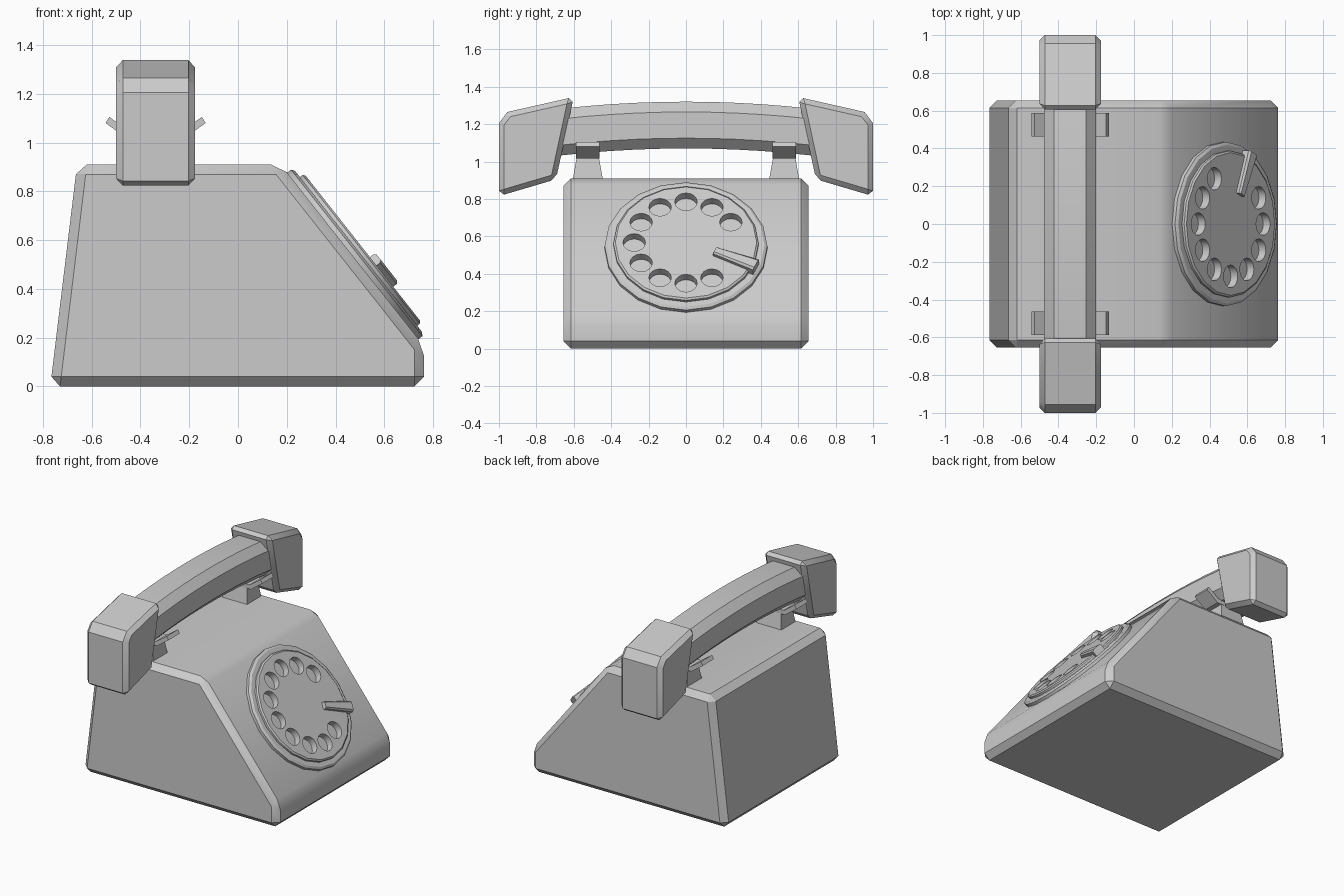
import bpy, bmesh, math
from mathutils import Matrix, Vector

if "Cube" in bpy.data.objects:
    bpy.data.objects.remove(bpy.data.objects["Cube"])


def finish(name, bm, smooth=30):
    bmesh.ops.recalc_face_normals(bm, faces=bm.faces)
    mesh = bpy.data.meshes.new(name)
    bm.to_mesh(mesh)
    bm.free()
    obj = bpy.data.objects.new(name, mesh)
    bpy.context.collection.objects.link(obj)
    bpy.ops.object.select_all(action='DESELECT')
    obj.select_set(True)
    bpy.context.view_layer.objects.active = obj
    if smooth:
        bpy.ops.object.shade_smooth_by_angle(angle=math.radians(smooth))
    return obj


def loft(bm, rings):
    """Skin a list of equal-length point rings and cap both ends."""
    loops = [[bm.verts.new(p) for p in ring] for ring in rings]
    n = len(loops[0])
    for a, b in zip(loops, loops[1:]):
        for i in range(n):
            j = (i + 1) % n
            bm.faces.new((a[i], a[j], b[j], b[i]))
    bm.faces.new(loops[0])
    bm.faces.new(loops[-1])


def chamfer(bm, width, limit):
    bmesh.ops.recalc_face_normals(bm, faces=bm.faces)
    edges = [e for e in bm.edges if e.calc_face_angle(0) > math.radians(limit)]
    bmesh.ops.bevel(bm, geom=edges, offset=width, segments=1, affect='EDGES')


def circle(r, h, n, cx=0, cy=0):
    return [(cx + r * math.cos(2 * math.pi * i / n),
             cy + r * math.sin(2 * math.pi * i / n), h) for i in range(n)]


# Wedge-shaped body
profile = [(-0.77, 0), (-0.66, 0.91), (0.175, 0.91), (0.763, 0.165), (0.763, 0)]
bm = bmesh.new()
loft(bm, [[(x, y, z) for x, z in profile] for y in (-0.655, 0.655)])
chamfer(bm, 0.04, 5)
finish("body", bm)

# Frame of the sloping front: local x = world y, local y = up the slope
slope = Vector((0.175 - 0.763, 0, 0.91 - 0.165)).normalized()
side = Vector((0, 1, 0))
normal = side.cross(slope)
origin = Vector((0.175, 0, 0.91)) - slope * (0.375 / slope.z)
frame = Matrix((side, slope, normal)).transposed().to_4x4()
frame.translation = origin

# Stepped dial with ten finger holes
bm = bmesh.new()
steps = [(0.435, -0.01), (0.435, 0.02), (0.42, 0.03), (0.388, 0.03),
         (0.388, 0.044), (0.378, 0.052)]
loft(bm, [circle(r, h, 20) for r, h in steps])
dial = finish("dial", bm, 0)

bm = bmesh.new()
for k in range(1, 11):
    a = math.radians(30 * k)
    cx, cy = 0.277 * math.cos(a), 0.277 * math.sin(a)
    loft(bm, [circle(0.06, h, 16, cx, cy) for h in (0.006, 0.1)])
cutter = finish("hole_cutter", bm, 0)
cutter.hide_render = True

cut = dial.modifiers.new("holes", 'BOOLEAN')
cut.operation = 'DIFFERENCE'
cut.solver = 'EXACT'
cut.object = cutter
bpy.context.view_layer.objects.active = dial
bpy.ops.object.modifier_apply(modifier=cut.name)
bpy.data.objects.remove(cutter)
bpy.ops.object.select_all(action='DESELECT')
dial.select_set(True)
bpy.ops.object.shade_smooth_by_angle(angle=math.radians(30))
dial.matrix_world = frame

# Finger stop, a tapered bar
bm = bmesh.new()
loft(bm, [[(0.17, -w, h), (0.41, -w * 1.6, h), (0.41, w * 1.6, h), (0.17, w, h)]
          for w, h in ((0.024, 0.025), (0.024, 0.07), (0.016, 0.08))])
stop = finish("finger_stop", bm)
stop.matrix_world = frame @ Matrix.Rotation(math.radians(-24), 4, 'Z')

HX = -0.338  # handset centre line

# Cradle posts and flared prongs
prong = [(-0.19, 1.105), (-0.105, 1.045), (0.105, 1.045), (0.19, 1.105),
         (0.205, 1.08), (0.115, 1.015), (-0.115, 1.015), (-0.205, 1.08)]
for tag, s in (("left", -1), ("right", 1)):
    bm = bmesh.new()
    loft(bm, [[(HX + sx * hx, s * 0.525 + sy * hy, z)
               for sx, sy in ((-1, -1), (1, -1), (1, 1), (-1, 1))]
              for z, hx, hy in ((0.89, 0.1, 0.083), (1.03, 0.08, 0.058))])
    finish("cradle_post_" + tag, bm)
    bm = bmesh.new()
    loft(bm, [[(HX + x, s * 0.525 + y, z) for x, z in prong]
              for y in (-0.063, 0.063)])
    finish("cradle_prong_" + tag, bm)

# Arched handle with an eight-sided section
section = [(-0.085, 0.125), (0.085, 0.125), (0.138, 0.07), (0.138, -0.07),
           (0.085, -0.125), (-0.085, -0.125), (-0.138, -0.07), (-0.138, 0.07)]
bm = bmesh.new()
rings = []
for i in range(11):
    y = -0.67 + 1.34 * i / 10
    zc = 1.195 - 0.03 * (y / 0.6) ** 2
    rings.append([(HX + x, y, zc + z) for x, z in section])
loft(bm, rings)
finish("handset_handle", bm)

# Earpiece and mouthpiece
piece = [(1.0, 0.815), (1.0, 1.205), (0.955, 1.265), (0.6, 1.345), (0.695, 0.905)]
for name, s in (("mouthpiece", -1), ("earpiece", 1)):
    bm = bmesh.new()
    loft(bm, [[(HX + x, s * y, z) for y, z in piece] for x in (-0.162, 0.162)])
    chamfer(bm, 0.028, 50)
    finish(name, bm)
